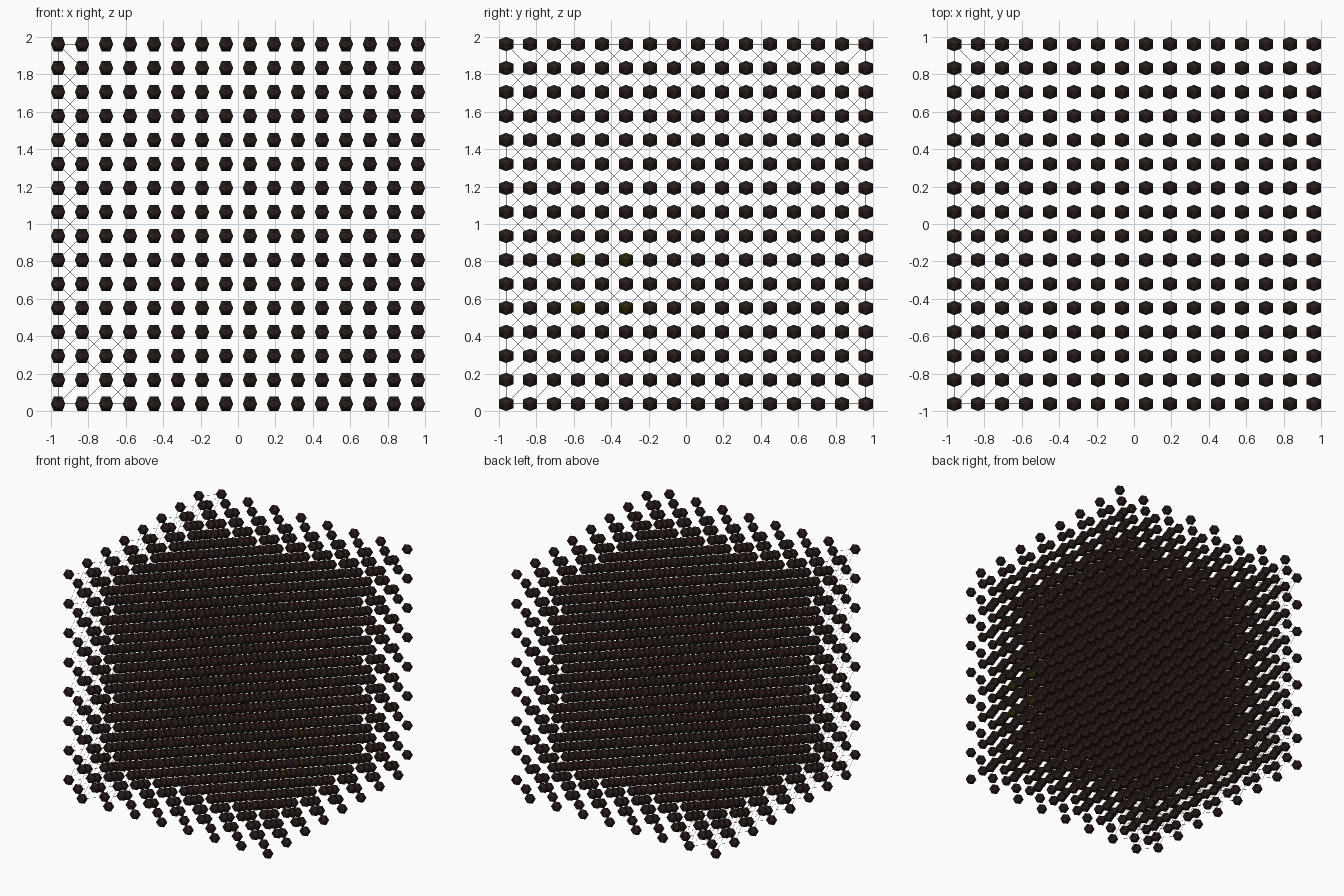
import bpy, bmesh
from mathutils import Vector
from math import sqrt

if "Cube" in bpy.data.objects:
    bpy.data.objects.remove(bpy.data.objects["Cube"])

N = 16                      # lattice sites per side, every other one filled
PHI = (1 + sqrt(5)) / 2
STEP = 0.12824              # lattice spacing
HALF = 1 - STEP * (N - 1) / 2   # half width of one ball
THIN = 0.0008               # strand radius


def material(name, color):
    m = bpy.data.materials.new(name)
    m.diffuse_color = (*color, 1)
    m.use_nodes = True
    m.node_tree.nodes["Principled BSDF"].inputs["Base Color"].default_value = m.diffuse_color
    return m


def add_object(name, verts, faces, mats):
    me = bpy.data.meshes.new(name)
    me.from_pydata(verts, [], faces)
    for m in mats:
        me.materials.append(m)
    ob = bpy.data.objects.new(name, me)
    bpy.context.collection.objects.link(ob)
    return ob


def node(i, j, k):
    c = (N - 1) / 2
    return Vector(((i - c) * STEP, (j - c) * STEP, 1 + (k - c) * STEP))


dark = material("dark_brown", (0.028, 0.015, 0.013))
olive = material("olive", (0.03, 0.024, 0.003))

# One icosahedron ball from its three golden rectangles
bm = bmesh.new()
for a in (-1, 1):
    for b in (-PHI, PHI):
        for co in ((a, 0, b), (b, a, 0), (0, b, a)):
            bm.verts.new(Vector(co) * HALF / PHI)
bmesh.ops.convex_hull(bm, input=bm.verts)
bmesh.ops.recalc_face_normals(bm, faces=bm.faces)
bm.verts.index_update()
ball_verts = [v.co.copy() for v in bm.verts]
ball_faces = [[v.index for v in f.verts] for f in bm.faces]
bm.free()

# Face-centred lattice: sites with an odd index sum
sites = [(i, j, k) for i in range(N) for j in range(N) for k in range(N)
         if (i + j + k) % 2]
verts, faces, slots = [], [], []
for i, j, k in sites:
    base, p = len(verts), node(i, j, k)
    verts += [p + v for v in ball_verts]
    faces += [[base + n for n in f] for f in ball_faces]
    tint = int(i == N - 2 and j in (3, 5) and k in (4, 6))
    slots += [tint] * len(ball_faces)
balls = add_object("lattice_balls", verts, faces, [dark, olive])
balls.data.polygons.foreach_set("material_index", slots)

# Hair-thin strands to the nearest neighbours, only on the left side
sv, sf = [], []


def strand(a, b):
    p, q = node(*a), node(*b)
    d = (q - p).normalized()
    u = d.orthogonal().normalized()
    w = d.cross(u)
    base = len(sv)
    for end in (p, q):
        for s, t in ((1, 0), (-0.5, 0.87), (-0.5, -0.87)):
            sv.append(end + (u * s + w * t) * THIN)
    for n in range(3):
        m = (n + 1) % 3
        sf.append((base + n, base + m, base + 3 + m, base + 3 + n))


NEIGHBOURS = ((1, 1, 0), (1, -1, 0), (1, 0, 1), (1, 0, -1), (0, 1, 1), (0, 1, -1))
for a in sites:
    for d in NEIGHBOURS:
        b = tuple(x + y for x, y in zip(a, d))
        inside = all(0 <= x < N for x in b)
        slab = b[0] <= 1
        corner = b[0] <= 3 and max(a[2], b[2]) <= 3
        if inside and (slab or corner):
            strand(a, b)
add_object("strands", sv, sf, [dark])
